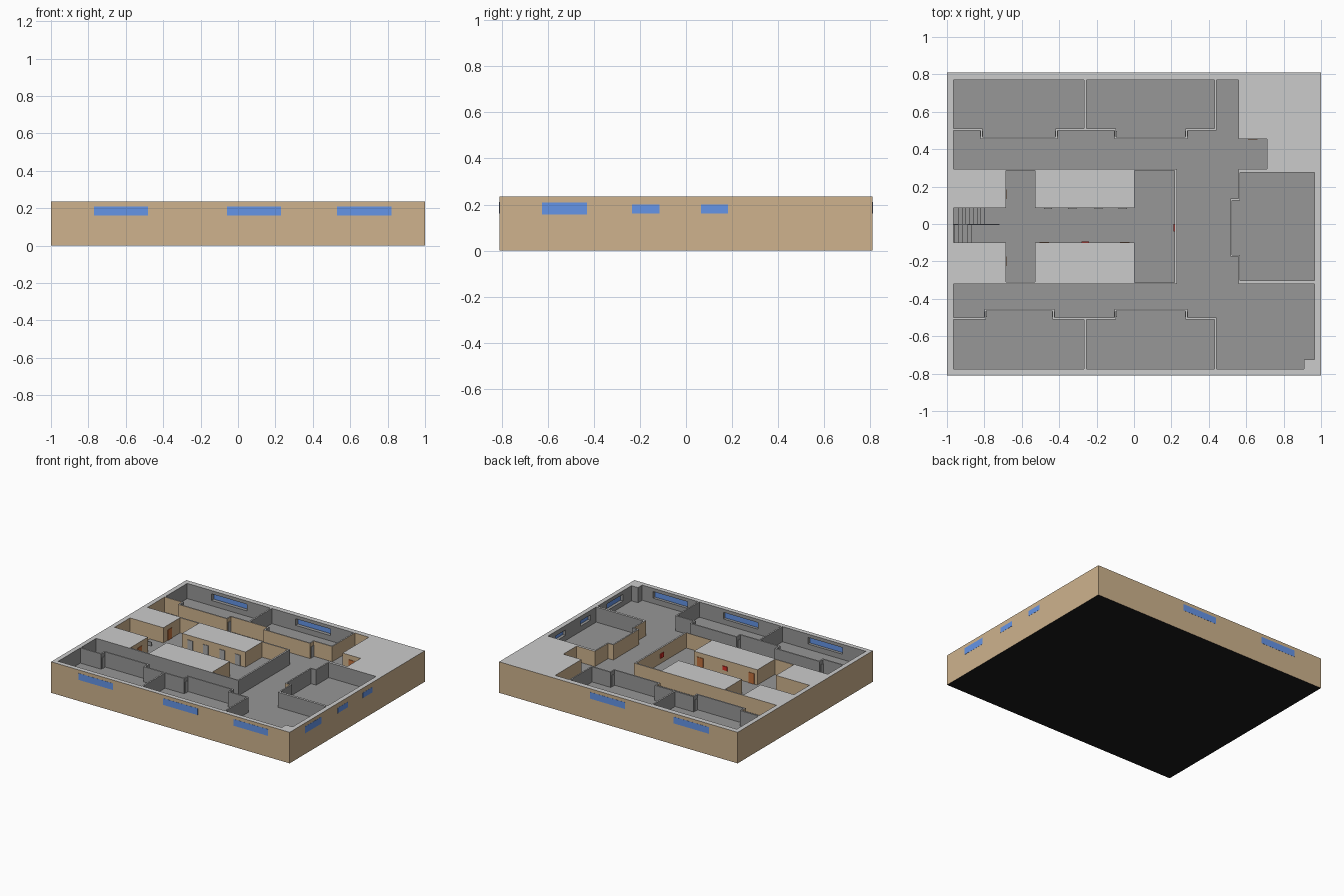
import bpy, bmesh

if "Cube" in bpy.data.objects:
    bpy.data.objects.remove(bpy.data.objects["Cube"])

TOP, FLOOR = 0.235, 0.12


def material(name, rgb):
    m = bpy.data.materials.new(name)
    m.diffuse_color = (*rgb, 1)
    m.use_nodes = True
    m.node_tree.nodes["Principled BSDF"].inputs["Base Color"].default_value = m.diffuse_color
    return m


PALE, TAN, DARK, BLACK = 0, 1, 2, 3
shell_mats = [material("pale_grey", (0.8, 0.8, 0.8)), material("tan_wall", (0.62, 0.45, 0.27)),
              material("dark_grey", (0.31, 0.31, 0.31)), material("black_base", (0.01, 0.01, 0.01))]
blue = material("window_blue", (0.13, 0.30, 0.80))
orange = material("door_orange", (0.55, 0.17, 0.05))
red = material("cabinet_red", (0.7, 0.03, 0.02))
grey_door = material("door_grey", (0.4, 0.4, 0.4))


def prism(name, pts, z0, z1, mats, side=0, top=0, bottom=0):
    """Extruded outline with separate side, top and bottom material slots."""
    bm = bmesh.new()
    base = bm.faces.new([bm.verts.new((x, y, z0)) for x, y in pts])
    ext = bmesh.ops.extrude_face_region(bm, geom=[base], use_keep_orig=True)["geom"]
    bmesh.ops.translate(bm, vec=(0, 0, z1 - z0),
                        verts=[g for g in ext if isinstance(g, bmesh.types.BMVert)])
    bmesh.ops.recalc_face_normals(bm, faces=bm.faces)
    for f in bm.faces:
        n = f.normal.z
        f.material_index = top if n > 0.5 else bottom if n < -0.5 else side
    me = bpy.data.meshes.new(name)
    bm.to_mesh(me)
    bm.free()
    for m in mats:
        me.materials.append(m)
    ob = bpy.data.objects.new(name, me)
    bpy.context.collection.objects.link(ob)
    return ob


def rect(x0, x1, y0, y1):
    return [(x0, y0), (x1, y0), (x1, y1), (x0, y1)]


def box(name, x0, x1, y0, y1, z0, z1, mat):
    return prism(name, rect(x0, x1, y0, y1), z0, z1, [mat])


# Solid shell from which the rooms are cut
building = prism("building_shell", rect(-1, 1, -0.81, 0.81), 0, TOP, shell_mats, TAN, PALE, BLACK)


def carve(pts, side, z0=FLOOR, z1=0.3):
    cutter = prism("cutter", pts, z0, z1, shell_mats, side, DARK, DARK)
    cutter.hide_render = True
    mod = building.modifiers.new("cut", "BOOLEAN")
    mod.operation, mod.solver, mod.object = "DIFFERENCE", "EXACT", cutter
    bpy.context.view_layer.objects.active = building
    bpy.ops.object.modifier_apply(modifier=mod.name)
    bpy.data.objects.remove(cutter)


# Four rooms along the long sides, each with a bay towards its corridor
for s, edge, b0, b1 in ((1, 0.77, -0.81, -0.42), (-1, 0.775, -0.79, -0.435)):
    for x0, x1, p, q in ((-0.965, -0.266, b0, b1), (-0.255, 0.43, -0.095, 0.275)):
        pts = [(x0, edge), (x0, 0.51), (p, 0.51), (p, 0.465), (q, 0.465),
               (q, 0.51), (x1, 0.51), (x1, edge)]
        carve([(x, s * y) for x, y in pts], DARK)

# East room
carve([(0.568, -0.303), (0.965, -0.303), (0.965, 0.275), (0.568, 0.275),
       (0.568, 0.125), (0.525, 0.125), (0.525, -0.165), (0.568, -0.165)], DARK)

# South corridor with lobby
carve([(-0.965, -0.32), (-0.965, -0.5), (-0.8, -0.5), (-0.8, -0.455), (-0.425, -0.455),
       (-0.425, -0.5), (-0.105, -0.5), (-0.105, -0.455), (0.285, -0.455), (0.285, -0.5),
       (0.44, -0.5), (0.44, -0.775), (0.91, -0.775), (0.91, -0.725), (0.965, -0.725),
       (0.965, -0.32)], DARK)

# North corridor
carve([(-0.965, 0.295), (0.71, 0.295), (0.71, 0.455), (0.558, 0.455), (0.558, 0.77),
       (0.44, 0.77), (0.44, 0.5), (0.285, 0.5), (0.285, 0.455), (-0.105, 0.455),
       (-0.105, 0.5), (-0.41, 0.5), (-0.41, 0.455), (-0.82, 0.455), (-0.82, 0.5),
       (-0.965, 0.5)], TAN)

# East corridor: dark west wall, tan east wall
carve(rect(0.229, 0.45, -0.36, 0.33), DARK)
carve([(0.4, -0.36), (0.558, -0.36), (0.558, -0.175), (0.515, -0.175), (0.515, 0.135),
       (0.558, 0.135), (0.558, 0.33), (0.4, 0.33)], TAN)

# Central H-shaped hall and the stairwell behind it
carve([(-0.965, -0.1), (-0.685, -0.1), (-0.685, -0.31), (-0.528, -0.31), (-0.528, -0.1),
       (0.003, -0.1), (0.003, -0.313), (0.217, -0.313), (0.217, 0.285), (0.003, 0.285),
       (0.003, 0.085), (-0.528, 0.085), (-0.528, 0.285), (-0.685, 0.285), (-0.685, 0.085),
       (-0.965, 0.085)], TAN)

# Descending flight
for i in range(8):
    carve(rect(-0.965, -0.80 - 0.02 * i, 0.0, 0.085), TAN, FLOOR - 0.01 * (i + 1))

# Rising flight
for i in range(4):
    x = -0.865 - 0.024 * i
    box("rising_step", x - 0.024, x, -0.1, -0.004, FLOOR, FLOOR + 0.011 * (i + 1), shell_mats[DARK])
box("stair_divider", -0.965, -0.72, -0.006, 0.0, FLOOR, FLOOR + 0.03, shell_mats[DARK])

# Windows: opening through the wall and a pane at the outer face
Z0, Z1 = 0.16, 0.21
for s, xs in ((-1, ((-0.77, -0.48), (-0.06, 0.23), (0.53, 0.82))),
              (1, ((-0.76, -0.465), (-0.055, 0.235)))):
    for x0, x1 in xs:
        carve(rect(x0, x1, *sorted((s * 0.75, s * 0.83))), DARK, Z0, Z1)
        box("window_pane", x0, x1, *sorted((s * 0.797, s * 0.811)), Z0, Z1, blue)
for y0, y1, z0, z1 in ((-0.625, -0.43, 0.157, 0.208), (-0.235, -0.115, 0.16, 0.2),
                       (0.065, 0.182, 0.16, 0.2)):
    carve(rect(0.95, 1.02, y0, y1), DARK, z0, z1)
    box("window_pane", 0.987, 1.001, y0, y1, z0, z1, blue)

# Room doors in the bay returns
for s, xs in ((1, (-0.815, -0.415, -0.1, 0.28)), (-1, (-0.795, -0.43, -0.1, 0.28))):
    for x in xs:
        box("room_door", x - 0.008, x + 0.008, *sorted((s * 0.467, s * 0.498)),
            FLOOR, FLOOR + 0.085, grey_door)

# Doors on the hall blocks
H = FLOOR + 0.08
for x in (-0.46, -0.33, -0.19, -0.06):
    box("hall_door", x - 0.022, x + 0.022, 0.081, 0.087, FLOOR, H, grey_door)
for x in (-0.48, -0.05):
    box("hall_door", x - 0.025, x + 0.025, -0.102, -0.096, FLOOR, H, orange)
for y in (0.16, -0.2):
    box("side_door", -0.687, -0.681, y - 0.025, y + 0.025, FLOOR, H, orange)
box("corridor_door", 0.61, 0.66, 0.451, 0.457, FLOOR, H, orange)
box("wall_cabinet", -0.28, -0.24, -0.102, -0.094, 0.16, 0.19, red)
box("wall_cabinet", 0.211, 0.219, -0.04, 0.0, 0.16, 0.195, red)
